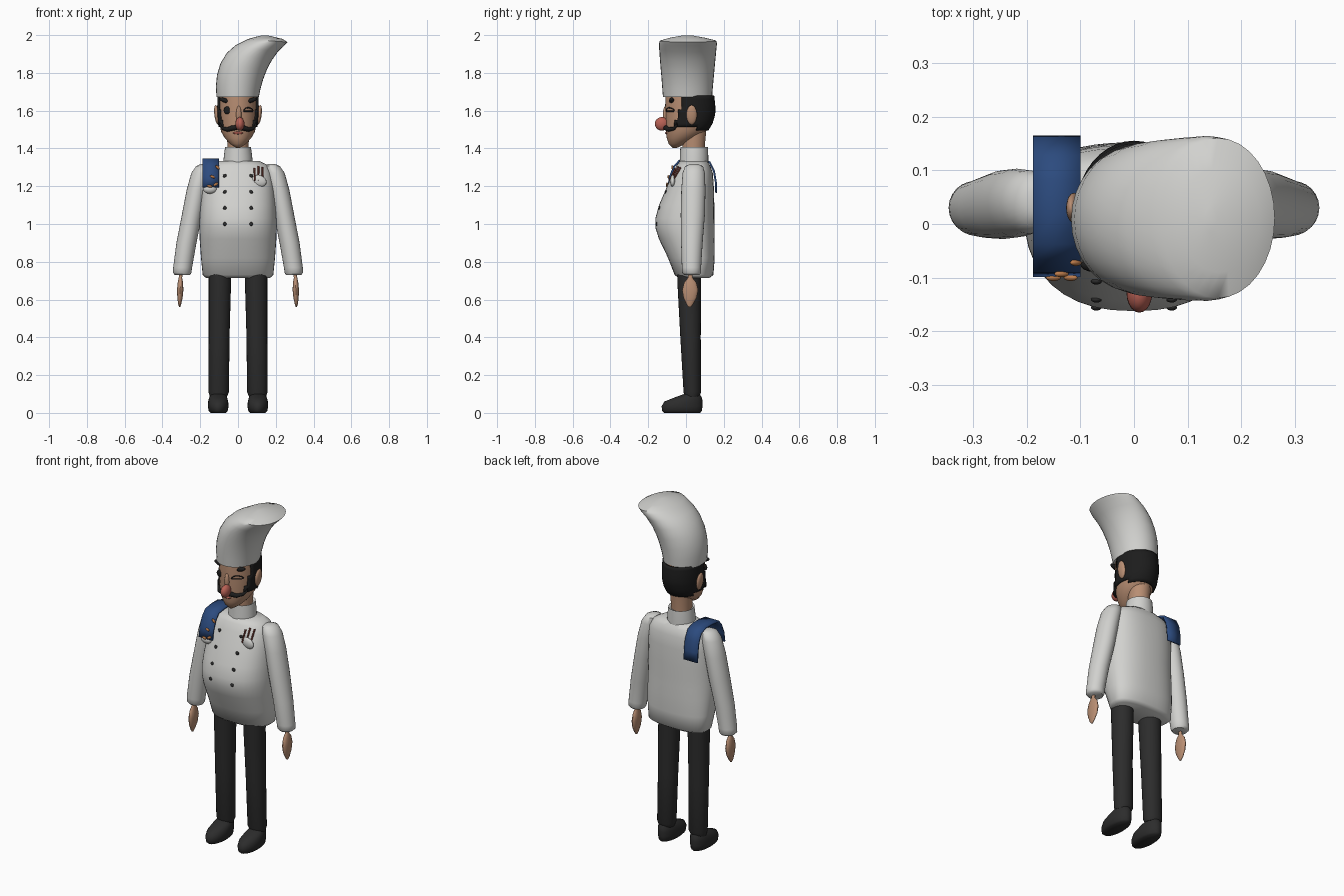
import bpy, bmesh, math
from mathutils import Vector
from mathutils.bvhtree import BVHTree

if "Cube" in bpy.data.objects:
    bpy.data.objects.remove(bpy.data.objects["Cube"])


def material(name, rgb):
    m = bpy.data.materials.new(name)
    m.use_nodes = True
    m.diffuse_color = (*rgb, 1)
    bsdf = m.node_tree.nodes["Principled BSDF"]
    bsdf.inputs["Base Color"].default_value = (*rgb, 1)
    bsdf.inputs["Roughness"].default_value = 0.8
    return m


WHITE = material("white cloth", (0.64, 0.64, 0.62))
BLACK = material("black cloth", (0.025, 0.025, 0.025))
HAIR = material("black hair", (0.012, 0.012, 0.012))
SKIN = material("skin", (0.48, 0.27, 0.17))
NOSE = material("red nose", (0.48, 0.12, 0.09))
BLUE = material("blue towel", (0.025, 0.07, 0.21))
ORANGE = material("orange trim", (0.5, 0.2, 0.07))
METAL = material("dark red handle", (0.16, 0.04, 0.03))


def finish(name, bm, mat, angle=50):
    bmesh.ops.recalc_face_normals(bm, faces=bm.faces)
    mesh = bpy.data.meshes.new(name)
    bm.to_mesh(mesh)
    bm.free()
    ob = bpy.data.objects.new(name, mesh)
    bpy.context.collection.objects.link(ob)
    mesh.materials.append(mat)
    bpy.ops.object.select_all(action='DESELECT')
    ob.select_set(True)
    bpy.context.view_layer.objects.active = ob
    bpy.ops.object.shade_smooth_by_angle(angle=math.radians(angle))
    return ob


def sym(z, rx, yf, yb, cx=0.0):
    """Level ring: height, half width, front y, back y, centre x."""
    return (cx - rx, z, cx + rx, z, yf, yb)


def loft(name, rings, mat, n=32, power=2.0, k=0.5, keep=None, angle=50):
    """Skin through rings (left x, left z, right x, right z, front y, back y)."""
    bm = bmesh.new()
    loops = []
    for xl, zl, xr, zr, yf, yb in rings:
        mid = yf + k * (yb - yf)
        loop = []
        for i in range(n):
            a = math.tau * i / n
            c, s = math.cos(a), math.sin(a)
            u = math.copysign(abs(c) ** (2 / power), c)
            v = math.copysign(abs(s) ** (2 / power), s)
            y = mid + v * ((yb - mid) if v > 0 else (mid - yf))
            t = (u + 1) / 2
            loop.append(bm.verts.new((xl + (xr - xl) * t, y, zl + (zr - zl) * t)))
        loops.append(loop)
    for a, b in zip(loops, loops[1:]):
        for i in range(n):
            j = (i + 1) % n
            bm.faces.new((a[i], a[j], b[j], b[i]))
    if keep:
        drop = [f for f in bm.faces if not keep(f.calc_center_median())]
        bmesh.ops.delete(bm, geom=drop, context='FACES')
    else:
        bm.faces.new(loops[0])
        bm.faces.new(loops[-1])
    return finish(name, bm, mat, angle)


def blob(name, loc, size, mat, tilt=0.0):
    bm = bmesh.new()
    bmesh.ops.create_uvsphere(bm, u_segments=20, v_segments=12, radius=1)
    bmesh.ops.scale(bm, vec=size, verts=bm.verts)
    ob = finish(name, bm, mat, 80)
    ob.location = loc
    ob.rotation_euler.y = tilt
    return ob


def tube(name, pts, radii, mat):
    cu = bpy.data.curves.new(name, 'CURVE')
    cu.dimensions = '3D'
    cu.bevel_depth = 1
    cu.bevel_resolution = 2
    cu.use_fill_caps = True
    sp = cu.splines.new('POLY')
    sp.points.add(len(pts) - 1)
    for p, co, r in zip(sp.points, pts, radii):
        p.co = (*co, 1)
        p.radius = r
    ob = bpy.data.objects.new(name, cu)
    bpy.context.collection.objects.link(ob)
    cu.materials.append(mat)
    return ob


def front_of(ob):
    """Function giving the front surface y of an object at (x, z)."""
    me = ob.data
    tree = BVHTree.FromPolygons([v.co for v in me.vertices],
                                [p.vertices for p in me.polygons])

    def y_at(x, z):
        hit = tree.ray_cast(Vector((x, -1, z)), Vector((0, 1, 0)))[0]
        return hit.y if hit else 0.0
    return y_at


# Jacket body with a round belly, and its collar
jacket = loft("jacket", [
    sym(.715, .17, -.04, .125), sym(.73, .187, -.06, .145), sym(.82, .196, -.095, .152),
    sym(.92, .203, -.143, .152), sym(.98, .205, -.162, .151), sym(1.03, .204, -.162, .15),
    sym(1.1, .2, -.143, .15), sym(1.2, .193, -.10, .147), sym(1.27, .183, -.07, .142),
    sym(1.31, .16, -.05, .128), sym(1.333, .115, -.03, .11)],
    WHITE, n=40, power=2.35, k=.6)
chest = front_of(jacket)
loft("collar", [sym(1.31, .078, -.035, .118), sym(1.36, .075, -.032, .118),
                sym(1.408, .068, -.03, .116), sym(1.40, .06, -.022, .108)], WHITE)
loft("neck", [sym(1.36, .055, -.018, .1), sym(1.42, .056, -.02, .1),
              sym(1.52, .062, -.02, .11)], SKIN)
for row in range(4):
    for x in (-.07, .07):
        z = 1.0 + .085 * row
        blob("jacket_button", (x, chest(x, z), z), (.01, .006, .01), BLACK)

# Arms, hands, legs and shoes on both sides
for side, s in (("left", 1), ("right", -1)):
    loft(side + "_sleeve", [
        sym(1.317, .02, .02, .065, s * .178), sym(1.306, .04, -.005, .09, s * .182),
        sym(1.27, .052, -.018, .1, s * .195), sym(1.18, .054, -.025, .103, s * .218),
        sym(1.05, .054, -.028, .1, s * .243), sym(.9, .053, -.026, .088, s * .273),
        sym(.77, .05, -.022, .08, s * .293), sym(.742, .049, -.02, .08, s * .296),
        sym(.73, .04, -.01, .07, s * .294)], WHITE, n=24)
    loft(side + "_hand", [
        sym(.745, .009, .015, .035, s * .3), sym(.715, .009, .01, .035, s * .305),
        sym(.69, .014, -.01, .055, s * .305), sym(.65, .017, -.02, .065, s * .306),
        sym(.61, .014, -.014, .057, s * .307), sym(.575, .008, .002, .038, s * .309),
        sym(.56, .003, .013, .025, s * .309)], SKIN, n=16)
    loft(side + "_trouser_leg", [
        sym(.76, .06, -.047, .08, s * .096), sym(.68, .059, -.045, .08, s * .096),
        sym(.4, .055, -.03, .078, s * .1), sym(.11, .054, -.013, .08, s * .102),
        sym(.085, .045, -.005, .07, s * .104)], BLACK, n=24)
    loft(side + "_shoe", [
        sym(0, .04, -.115, .075, s * .105), sym(.01, .05, -.127, .084, s * .105),
        sym(.035, .055, -.129, .087, s * .105), sym(.06, .053, -.115, .087, s * .105),
        sym(.08, .048, -.065, .085, s * .105), sym(.102, .035, -.005, .07, s * .105)],
        BLACK, n=24)

# Head with a pointed chin
skull = [sym(1.402, .008, -.07, -.05), sym(1.425, .043, -.092, 0), sym(1.455, .07, -.102, .06),
         sym(1.49, .09, -.105, .105), sym(1.53, .098, -.107, .13), sym(1.58, .101, -.109, .145),
         sym(1.63, .102, -.11, .145), sym(1.69, .1, -.108, .138)]
head = loft("head", skull, SKIN, n=32)
face = front_of(head)


# Hair shell with sideburns
def hairy(c):
    if c.z > 1.6:
        return c.y > -.03
    if c.z > 1.545:
        return c.y > -.05 and not (-.012 < c.y < .0)
    return c.y > (-.055 if c.z > 1.515 else .06)


levels = [1.495 + .0185 * i for i in range(11)]
shell = []
for z in levels:
    a, b = next((p, q) for p, q in zip(skull, skull[1:]) if p[1] <= z <= q[1])
    t = (z - a[1]) / (b[1] - a[1])
    rx, yf, yb = (a[i] + (b[i] - a[i]) * t for i in (2, 4, 5))
    shell.append(sym(z, rx + .008, yf - .008, yb + .01))
hair = loft("hair", shell, HAIR, n=40, keep=hairy)
thick = hair.modifiers.new("thickness", 'SOLIDIFY')
thick.thickness = .01

# Face details: ears, brows, moustache, eyes and nose
for side, s in (("left", 1), ("right", -1)):
    blob(side + "_ear", (s * .112, .03, 1.578), (.013, .028, .052), SKIN, s * .12)
    blob(side + "_eyebrow", (s * .068, face(s * .068, 1.652), 1.654),
         (.033, .014, .012), HAIR, -s * .3)
    path = [(0, 1.512, .012), (.03, 1.508, .014), (.055, 1.5, .012),
            (.078, 1.505, .009), (.092, 1.522, .006), (.098, 1.538, .002)]
    tube(side + "_moustache",
         [(s * x, face(s * min(x, .085), 1.52) - .006, z) for x, z, r in path],
         [r for x, z, r in path], HAIR)
blob("right_eye", (-.055, face(-.055, 1.602), 1.602), (.021, .009, .021), HAIR)
arc = [(.055 + .024 * math.cos(a), 1.598 + .018 * math.sin(a))
       for a in (math.pi * i / 8 for i in range(9))]
tube("left_winking_eye", [(x, face(x, z) - .001, z) for x, z in arc], [.003] * 9, HAIR)
tube("left_eyelid", [(x, face(x, 1.597) - .001, 1.597) for x in (.03, .045, .06, .078)],
     [.003] * 4, HAIR)
blob("nose_bridge", (.004, -.108, 1.58), (.014, .014, .045), SKIN)
blob("nose_tip", (.01, -.128, 1.53), (.024, .037, .036), NOSE)
blob("mouth", (0, face(0, 1.482), 1.482), (.026, .006, .007), NOSE)

# Tall hat bending to the left
loft("hat", [
    (-.114, 1.672, .11, 1.672, -.122, .138), (-.117, 1.73, .119, 1.715, -.126, .142),
    (-.111, 1.79, .133, 1.765, -.13, .147), (-.093, 1.85, .152, 1.815, -.135, .152),
    (-.06, 1.905, .178, 1.865, -.139, .157), (-.015, 1.945, .21, 1.91, -.142, .161),
    (.03, 1.968, .245, 1.945, -.143, .164), (.05, 1.978, .262, 1.963, -.138, .16),
    (.085, 1.989, .235, 1.98, -.09, .105), (.13, 1.999, .155, 1.999, -.015, .03)],
    WHITE, n=32)

# Towel folded over the right shoulder
drape = [(-.094, 1.195), (-.085, 1.25), (-.062, 1.305), (-.035, 1.335), (.02, 1.343),
         (.08, 1.343), (.125, 1.327), (.148, 1.28), (.158, 1.22), (.16, 1.165)]
bm = bmesh.new()
strip = [[bm.verts.new((x, y, z)) for x in (-.188, -.145, -.1)] for y, z in drape]
for a, b in zip(strip, strip[1:]):
    for i in range(2):
        bm.faces.new((a[i], a[i + 1], b[i + 1], b[i]))
towel = finish("shoulder_towel", bm, BLUE)
thick = towel.modifiers.new("thickness", 'SOLIDIFY')
thick.thickness = .01
thick.offset = 0
blob("towel_pouch", (-.148, -.078, 1.185), (.037, .022, .025), WHITE)
for x, y, z, t in ((-.135, -.093, 1.25, .4), (-.118, -.1, 1.21, -.5), (-.108, -.072, 1.3, .8),
                   (-.15, -.1, 1.2, .2)):
    blob("towel_trim", (x, y, z), (.014, .006, .007), ORANGE, t)

# Chest pocket holding three utensils
blob("chest_pocket", (.112, chest(.112, 1.228) - .002, 1.228), (.04, .014, .03), WHITE, .35)
for x, top in ((.088, 1.295), (.108, 1.305), (.13, 1.3)):
    tube("pocket_utensil", [(x, chest(x, 1.23) - .012, 1.23), (x, chest(x, top) - .008, top)],
         [.004, .005], METAL)
